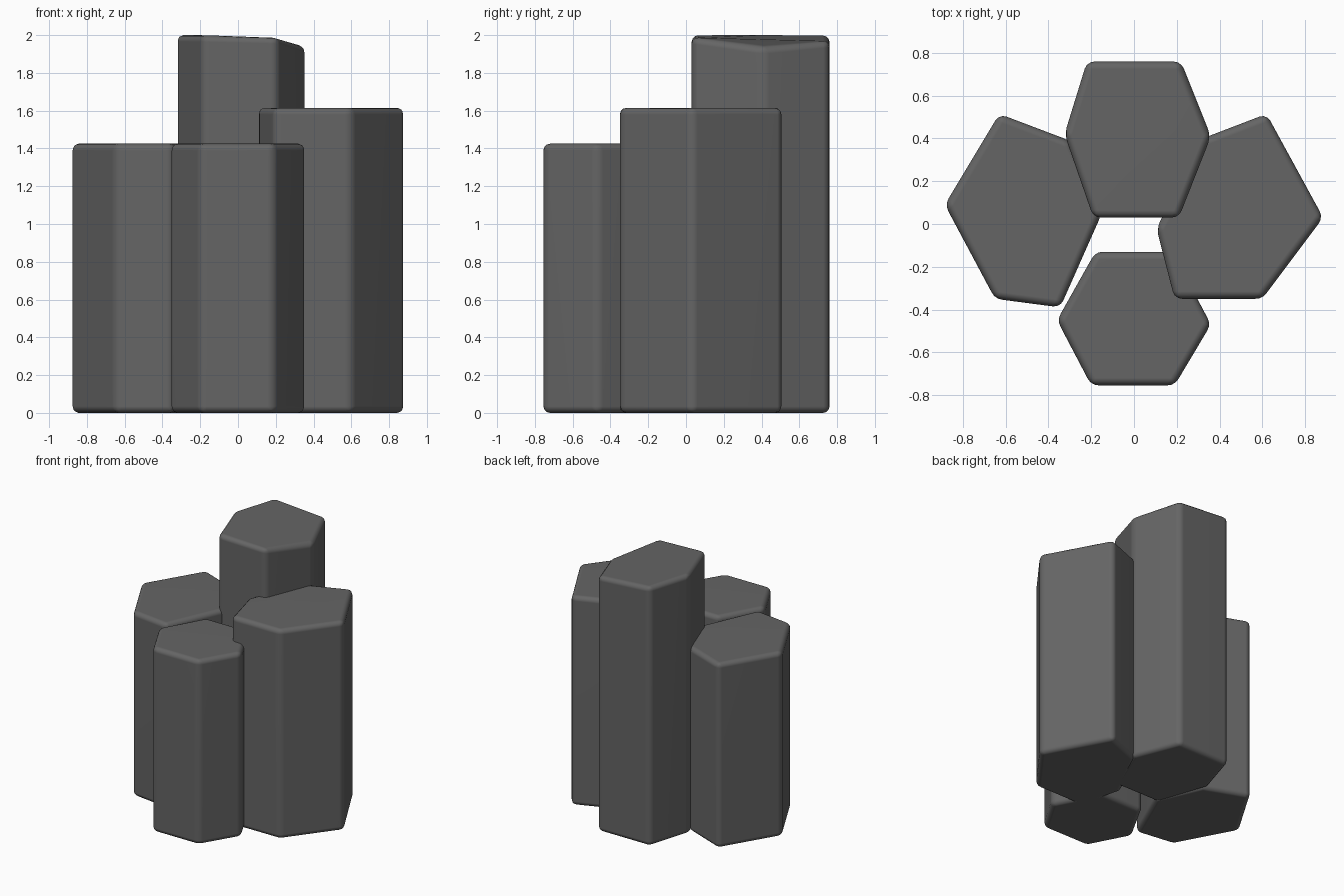
import bpy
import bmesh

if "Cube" in bpy.data.objects:
    bpy.data.objects.remove(bpy.data.objects["Cube"], do_unlink=True)

# Dark basalt grey
stone = bpy.data.materials.new("basalt grey")
stone.use_nodes = True
GREY = (0.13, 0.13, 0.13, 1)
stone.diffuse_color = GREY
stone.node_tree.nodes["Principled BSDF"].inputs["Base Color"].default_value = GREY


def column(name, outline, height, drops=None):
    """Irregular six-sided column; drops lowers chosen top corners."""
    drops = drops or {}
    bm = bmesh.new()
    base = [bm.verts.new((x, y, 0)) for x, y in outline]
    top = [bm.verts.new((x, y, height - drops.get(i, 0)))
           for i, (x, y) in enumerate(outline)]
    count = len(outline)
    bm.faces.new(base)
    bm.faces.new(top)
    for i in range(count):
        j = (i + 1) % count
        bm.faces.new((base[i], base[j], top[j], top[i]))
    bmesh.ops.recalc_face_normals(bm, faces=bm.faces)
    mesh = bpy.data.meshes.new(name)
    bm.to_mesh(mesh)
    bm.free()
    mesh.materials.append(stone)
    mesh.shade_smooth()
    obj = bpy.data.objects.new(name, mesh)
    bpy.context.collection.objects.link(obj)
    # Worn, rounded edges
    bevel = obj.modifiers.new("worn edges", 'BEVEL')
    bevel.width = 0.035
    bevel.segments = 3
    bevel.limit_method = 'NONE'
    weighted = obj.modifiers.new("soft shading", 'WEIGHTED_NORMAL')
    weighted.keep_sharp = True
    return obj


# Tall column with a chipped, sloping top
column("back_column", [(-.22, .76), (-.325, .42), (-.19, .03),
                       (.21, .03), (.36, .41), (.22, .76)],
       2.0, {3: .01, 4: .065, 5: .03})

column("left_column", [(.62, .515), (.32, .40), (.105, -.02),
                       (.19, -.35), (.60, -.35), (.885, .03)], 1.615)

column("right_column", [(-.63, .515), (-.885, .09), (-.65, -.35),
                        (-.345, -.39), (-.15, .05), (-.30, .39)], 1.425)

column("front_column", [(-.18, -.13), (-.36, -.45), (-.20, -.755),
                        (.19, -.755), (.36, -.47), (.18, -.13)], 1.425)
